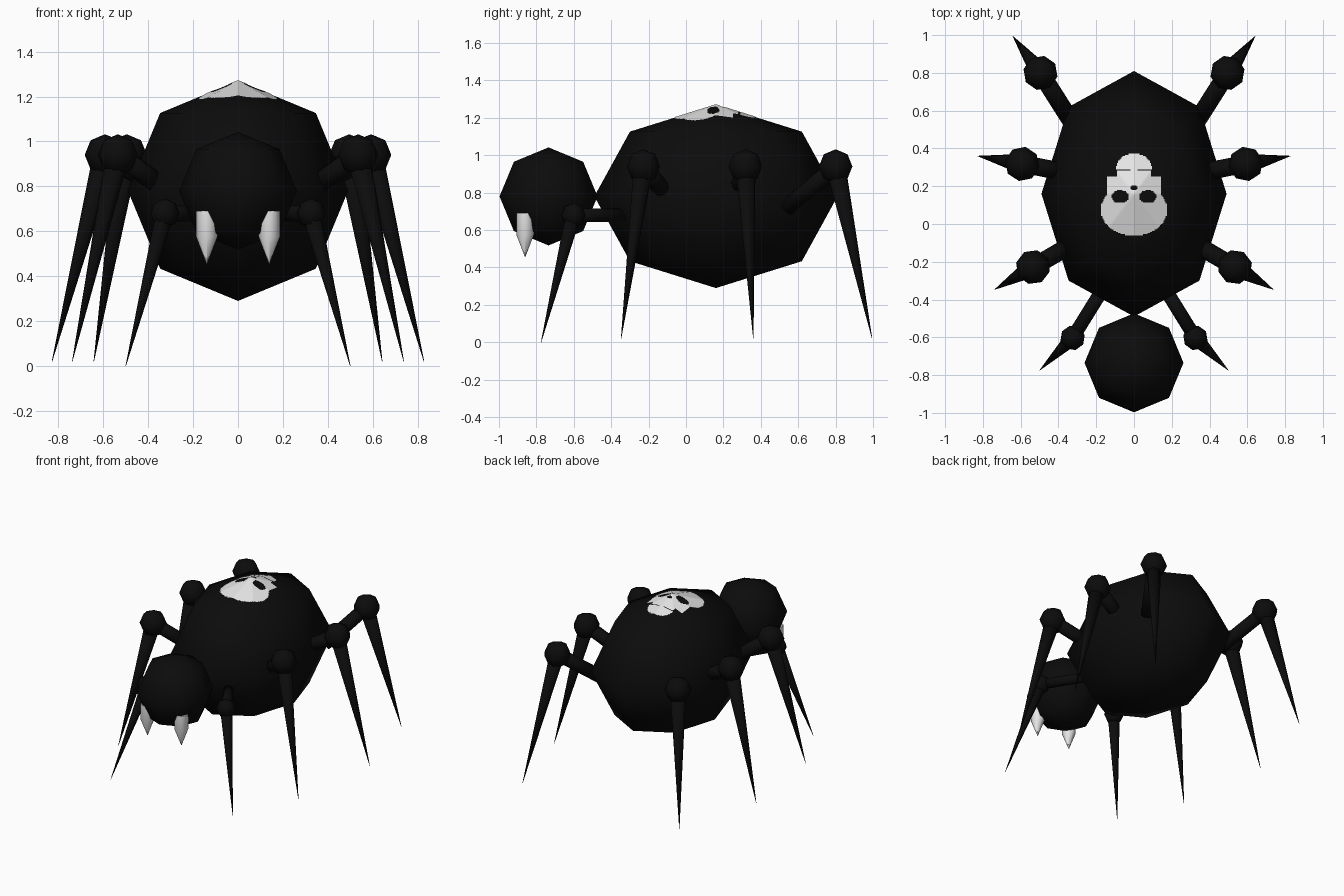
import bpy, bmesh, math
from mathutils import Vector, Matrix
from mathutils.bvhtree import BVHTree

if "Cube" in bpy.data.objects:
    bpy.data.objects.remove(bpy.data.objects["Cube"])


def material(name, rgb):
    m = bpy.data.materials.new(name)
    m.diffuse_color = (*rgb, 1)
    m.use_nodes = True
    m.node_tree.nodes["Principled BSDF"].inputs["Base Color"].default_value = m.diffuse_color
    return m


BLACK = material("black", (0.0035, 0.0035, 0.0035))
WHITE = material("bone white", (0.8, 0.8, 0.8))


def add_object(name, bm, mat, sharp=None):
    mesh = bpy.data.meshes.new(name)
    bm.to_mesh(mesh)
    bm.free()
    mesh.materials.append(mat)
    obj = bpy.data.objects.new(name, mesh)
    bpy.context.collection.objects.link(obj)
    for p in mesh.polygons:
        p.use_smooth = True
    if sharp:
        bpy.ops.object.select_all(action='DESELECT')
        obj.select_set(True)
        bpy.context.view_layer.objects.active = obj
        bpy.ops.object.shade_smooth_by_angle(angle=math.radians(sharp))
    return obj


def ball_mesh(center, radii, turn=0.0):
    bm = bmesh.new()
    mat = (Matrix.Translation(center) @ Matrix.Diagonal((*radii, 1))
           @ Matrix.Rotation(turn, 4, 'Z'))
    bmesh.ops.create_uvsphere(bm, u_segments=8, v_segments=4, radius=1, matrix=mat)
    return bm


def tube(name, a, b, r1, r2, mat, sharp=None):
    """Eight sided tube or cone from point a to point b."""
    a, b = Vector(a), Vector(b)
    d = b - a
    bm = bmesh.new()
    rot = d.to_track_quat('Z', 'Y').to_matrix().to_4x4()
    bmesh.ops.create_cone(bm, cap_ends=True, segments=8, radius1=r1, radius2=r2,
                          depth=d.length,
                          matrix=Matrix.Translation((a + b) / 2) @ rot)
    bmesh.ops.remove_doubles(bm, verts=bm.verts, dist=1e-4)
    return add_object(name, bm, mat, sharp)


# Abdomen and head
body = ball_mesh((0, 0.16, 0.78), (0.49, 0.65, 0.49))
body_tree = BVHTree.FromBMesh(body)
add_object("abdomen", body, BLACK)
add_object("head", ball_mesh((0, -0.735, 0.78), (0.262, 0.262, 0.262)), BLACK)

# Legs: root in the body, knee, tip, knee radius, limb radius
LEGS = {
    "front": ((0.15, -0.32, 0.68), (0.325, -0.603, 0.68), (0.50, -0.775, 0.0), 0.066, 0.036),
    "second": ((0.34, -0.115, 0.80), (0.535, -0.228, 0.94), (0.738, -0.347, 0.02), 0.092, 0.047),
    "third": ((0.34, 0.27, 0.80), (0.592, 0.318, 0.94), (0.828, 0.36, 0.02), 0.092, 0.047),
    "rear": ((0.33, 0.54, 0.72), (0.495, 0.80, 0.94), (0.642, 0.995, 0.02), 0.092, 0.047),
}
for side, s in (("left", -1), ("right", 1)):
    for label, (root, knee, tip, kr, lr) in LEGS.items():
        root, knee, tip = (Vector((p[0] * s, p[1], p[2])) for p in (root, knee, tip))
        name = f"{side}_{label}_leg"
        turn = math.atan2(knee.y - root.y, knee.x - root.x)
        tube(name + "_upper", root, knee, lr, lr, BLACK)
        add_object(name + "_knee", ball_mesh(knee, (kr,) * 3, turn), BLACK)
        tube(name + "_lower", knee, tip, lr * 1.15, 0.001, BLACK)

    # Fang: short round stem ending in a point
    x = 0.139 * s
    bm = bmesh.new()
    rings = []
    for z, r in ((0.69, 0.047), (0.575, 0.047), (0.455, 0.0008)):
        rings.append([bm.verts.new((x + r * math.cos(i * math.pi / 4),
                                    -0.86 + r * math.sin(i * math.pi / 4), z))
                      for i in range(8)])
    for up, low in zip(rings, rings[1:]):
        for i in range(8):
            j = (i + 1) % 8
            bm.faces.new((up[i], low[i], low[j], up[j]))
    bm.faces.new(rings[0])
    bm.faces.new(rings[-1])
    bmesh.ops.recalc_face_normals(bm, faces=bm.faces)
    add_object(f"{side}_fang", bm, WHITE, 60)


# Skull marking: thin plate draped over the top of the abdomen
def inside(x, y, cx, cy, rx, ry):
    return ((x - cx) / rx) ** 2 + ((y - cy) / ry) ** 2 < 1


def is_skull(x, y):
    ax = abs(x)
    if inside(ax, y, 0.073, 0.145, 0.046, 0.034) or inside(ax, y, 0, 0.193, 0.017, 0.014):
        return False                                   # eyes and nose
    if abs(y - 0.285) < 0.004 and ax > 0.02:
        return False                                   # mouth line
    cranium = inside(x, y, 0, 0.075, 0.176, 0.137)
    cheeks = 0.1 < y < 0.25 and ax < 0.145
    teeth = 0.24 < y < 0.31 and ax < 0.088
    jaw = inside(x, y, 0, 0.295, 0.094, 0.078) and y > 0.25
    return cranium or cheeks or teeth or jaw


bm = bmesh.new()
STEP = 0.006
corners = {}


def corner(i, j):
    if (i, j) not in corners:
        hit = body_tree.ray_cast(Vector((i * STEP + 1e-5, j * STEP + 1e-5, 3)),
                                 Vector((0, 0, -1)))[0]
        corners[i, j] = bm.verts.new(hit + Vector((0, 0, 0.003)))
    return corners[i, j]


for i in range(-32, 32):
    for j in range(-14, 66):
        if is_skull((i + 0.5) * STEP, (j + 0.5) * STEP):
            bm.faces.new((corner(i, j), corner(i + 1, j),
                          corner(i + 1, j + 1), corner(i, j + 1)))
add_object("skull_marking", bm, WHITE)
